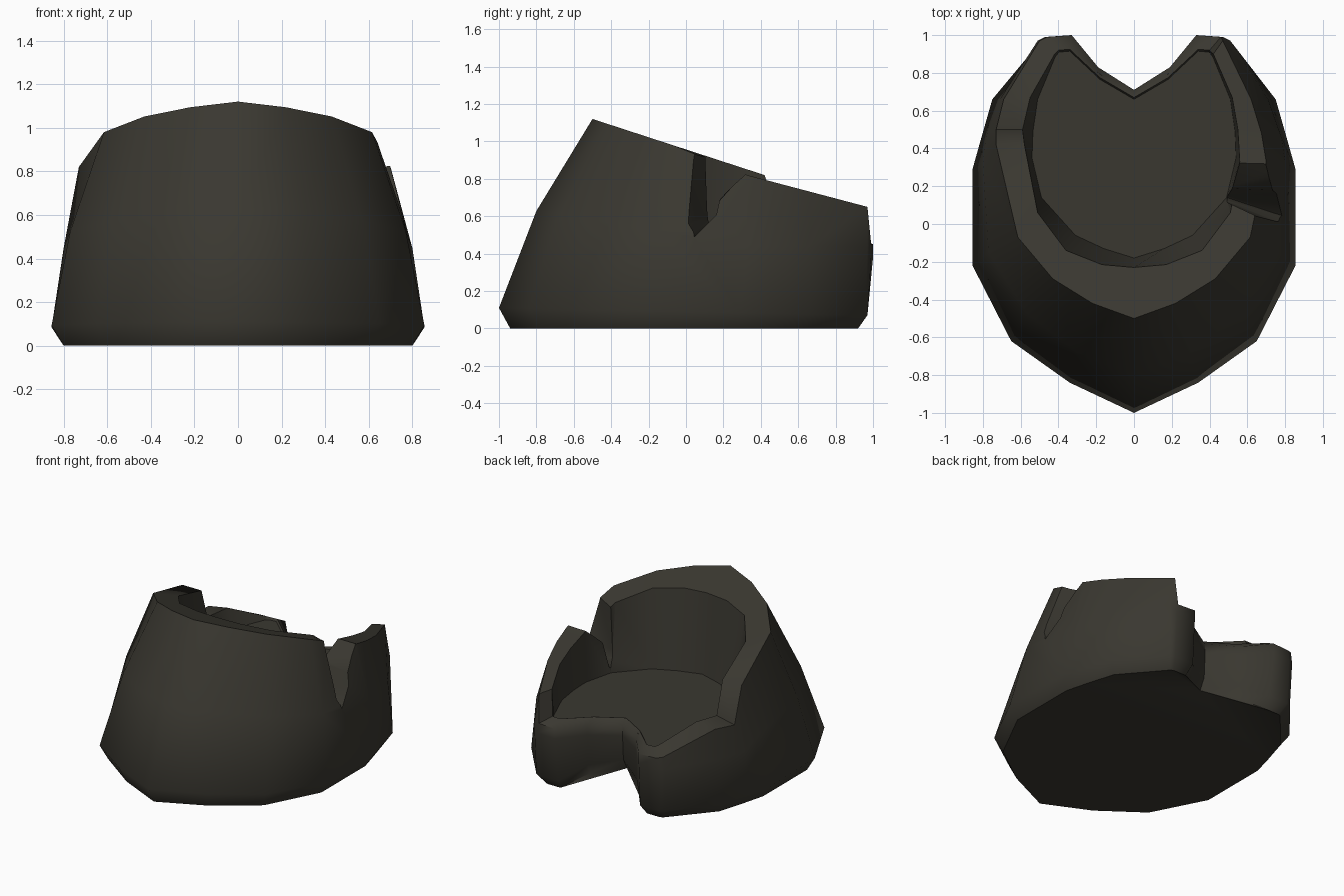
import bpy, bmesh, math

if "Cube" in bpy.data.objects:
    bpy.data.objects.remove(bpy.data.objects["Cube"])

mat = bpy.data.materials.new("dark olive grey")
mat.diffuse_color = (0.042, 0.039, 0.030, 1)
mat.use_nodes = True
mat.node_tree.nodes["Principled BSDF"].inputs["Base Color"].default_value = mat.diffuse_color

# Half outlines from front tip round to the back cleft (mirrored for the outer wall)
base = [(0, -.94), (.32, -.79), (.61, -.58), (.80, -.21), (.80, .28), (.76, .43),
        (.70, .63), (.46, .91), (.44, .92), (.34, .92), (.20, .79), (0, .66)]
wide = [(0, -1), (.34, -.84), (.65, -.62), (.855, -.22), (.855, .29), (.81, .45),
        (.75, .66), (.50, .96), (.47, .97), (.32, .97), (.19, .82), (0, .70)]
waist = [(0, -.8), (.30, -.68), (.57, -.47), (.77, -.15), (.80, .33), (.78, .46),
         (.71, .66), (.51, .97), (.47, .99), (.33, 1.0), (.19, .83), (0, .71)]

# Rim and hollow: shared front and back, different right and left flanks
rim_front = [(0, -.5), (.22, -.42), (.43, -.29), (.615, -.07)]
rim_right = [(.70, .33), (.675, .48), (.62, .66), (.47, .97)]
rim_left = [(.73, .42), (.73, .50), (.69, .66), (.50, .97)]
rim_back = [(.46, .99), (.33, 1.0), (.19, .83), (0, .71)]
lip_front = [(0, -.23), (.17, -.215), (.36, -.14), (.51, .06)]
lip_right = [(.56, .33), (.55, .50), (.52, .67), (.42, .90)]
lip_left = [(.58, .42), (.59, .50), (.55, .67), (.42, .90)]
lip_back = [(.40, .92), (.34, .925), (.18, .775), (0, .67)]
floor = [(0, -.18), (.16, -.13), (.31, -.06), (.49, .14), (.54, .35), (.535, .49),
         (.51, .66), (.415, .89), (.395, .91), (.34, .915), (.18, .765), (0, .66)]


def rim_z(i, y, right, outer):
    """High slope in front; right flank steps down at the back, left flank midway."""
    if i <= 3 or (i == 4 and not right):
        return .957 - .326 * y
    if right and i <= 7:
        return .79 - .264 * (y - .44)
    if i == 7:
        return .46 if outer else .50
    if i >= 8:
        return .45 if outer else .49
    if i == 6:
        return .59 if outer else .61
    return .57 if outer else .60


def arch(i):
    """The underside lifts towards the back cleft."""
    return {10: .09, 11: .13}.get(i, 0)


def ring(right, left, height):
    pts = [(x, y, height(i, y, True)) for i, (x, y) in enumerate(right)]
    other = [(-x, y, height(i, y, False)) for i, (x, y) in enumerate(left)]
    return pts + other[1:-1][::-1]


sections = [
    ring(base, base, lambda i, y, r: arch(i)),
    ring(wide, wide, lambda i, y, r: .09 - .02 * y + arch(i)),
    ring(waist, waist, lambda i, y, r: max(.50 - .16 * y, .44) if i < 5
         else (.44 if r and i < 8 else .38)),
    ring(rim_front + rim_right + rim_back, rim_front + rim_left + rim_back,
         lambda i, y, r: rim_z(i, y, r, True)),
    ring(lip_front + lip_right + lip_back, lip_front + lip_left + lip_back,
         lambda i, y, r: rim_z(i, y, r, False)),
    ring(floor, floor, lambda i, y, r: .475),
]

# Body: loft the rings up the wall, over the rim and down to the inner floor
bm = bmesh.new()
rings = [[bm.verts.new(p) for p in s] for s in sections]
n = len(rings[0])
for a, b in zip(rings, rings[1:]):
    for i in range(n):
        j = (i + 1) % n
        bm.faces.new((a[i], a[j], b[j], b[i]))


def cap(r):
    """Fill a heart-shaped ring: strips in front, fans from the cleft behind."""
    cleft = r[11]
    bm.faces.new((r[0], r[1], r[-1]))
    for i in range(1, 5):
        bm.faces.new((r[i], r[i + 1], r[-i - 1], r[-i]))
    bm.faces.new((r[5], cleft, r[-5]))
    for i in range(5, 10):
        bm.faces.new((r[i], r[i + 1], cleft))
        bm.faces.new((r[-i], cleft, r[-i - 1]))


cap(rings[0])
cap(rings[-1])
bmesh.ops.recalc_face_normals(bm, faces=bm.faces)


def make_object(name, bm):
    mesh = bpy.data.meshes.new(name)
    bm.to_mesh(mesh)
    bm.free()
    ob = bpy.data.objects.new(name, mesh)
    bpy.context.collection.objects.link(ob)
    mesh.materials.append(mat)
    return ob


body = make_object("hollow_body", bm)

# Side notch cutter: a jagged profile (y, z, inner y shift, outer y shift)
# swept outward through the right wall
profile = [(.02, 1.4, .11, -.12), (.02, .55, .11, -.08), (.05, .48, .10, -.06),
           (.17, .67, .02, 0), (.31, .825, .02, 0), (.33, 1.4, .02, 0)]
bm = bmesh.new()
inner = [bm.verts.new((.46, y + a, z + (.03 if z < .7 else 0))) for y, z, a, b in profile]
outer = [bm.verts.new((.95, y + b, z)) for y, z, a, b in profile]
for i in range(len(profile)):
    j = (i + 1) % len(profile)
    bm.faces.new((inner[i], inner[j], outer[j], outer[i]))
bm.faces.new(inner)
bm.faces.new(outer[::-1])
bmesh.ops.triangulate(bm, faces=bm.faces[:])
bmesh.ops.recalc_face_normals(bm, faces=bm.faces)
cutter = make_object("notch_cutter", bm)
cutter.hide_render = True

cut = body.modifiers.new("notch", 'BOOLEAN')
cut.operation = 'DIFFERENCE'
cut.solver = 'EXACT'
cut.object = cutter
bpy.context.view_layer.objects.active = body
body.select_set(True)
bpy.ops.object.modifier_apply(modifier="notch")
bpy.data.objects.remove(cutter)
bpy.ops.object.shade_smooth_by_angle(angle=math.radians(55))
